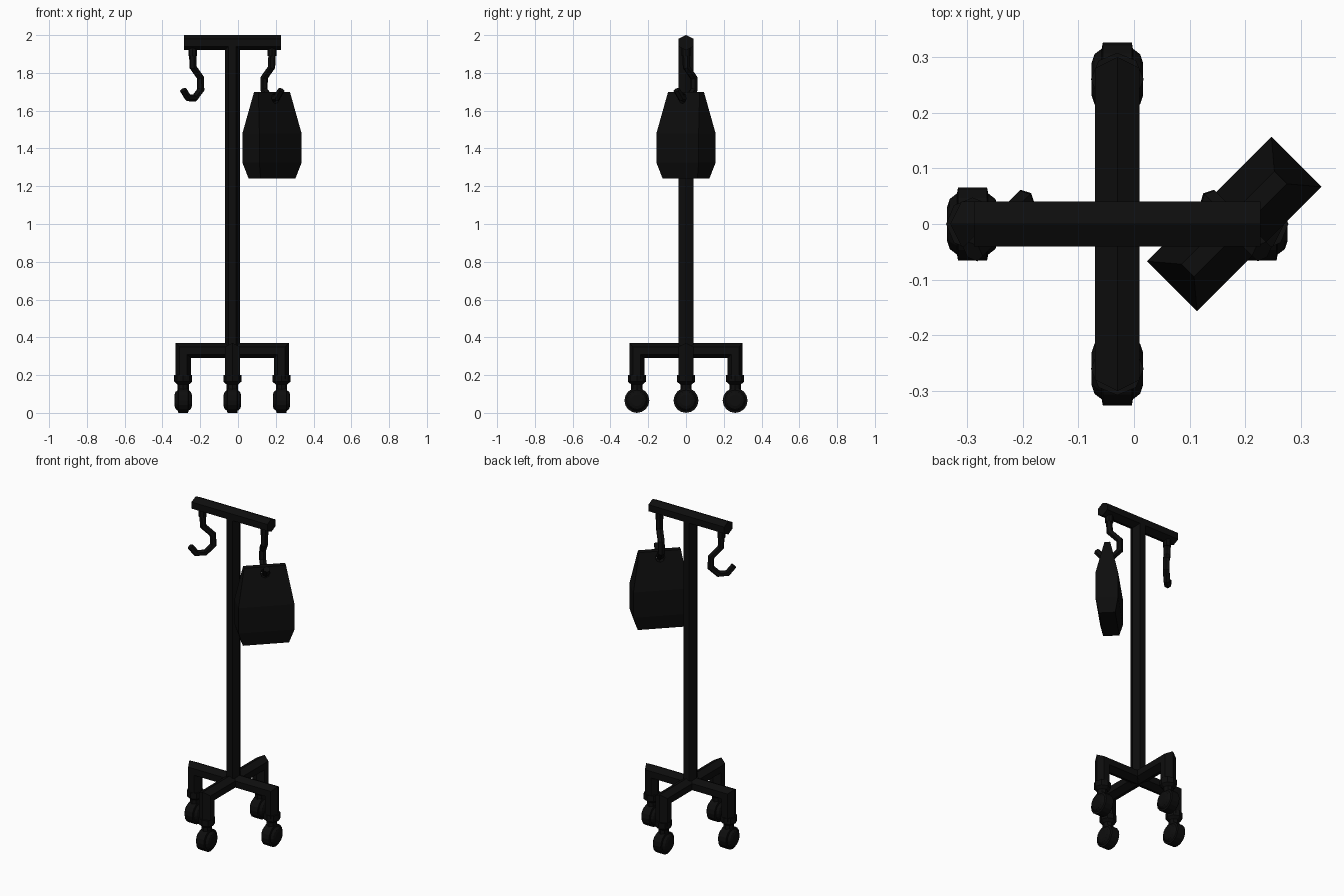
import bpy, bmesh, math
from mathutils import Vector, Matrix

if "Cube" in bpy.data.objects:
    bpy.data.objects.remove(bpy.data.objects["Cube"])

CX = -0.03                      # centre line of the stand
black = bpy.data.materials.new("black_metal")
black.diffuse_color = (0.004, 0.004, 0.004, 1)
black.use_nodes = True
black.node_tree.nodes["Principled BSDF"].inputs["Base Color"].default_value = black.diffuse_color


def finish(name, bm):
    bmesh.ops.recalc_face_normals(bm, faces=bm.faces)
    me = bpy.data.meshes.new(name)
    bm.to_mesh(me)
    bm.free()
    me.materials.append(black)
    ob = bpy.data.objects.new(name, me)
    bpy.context.collection.objects.link(ob)
    return ob


def bridge(bm, rings):
    rings = [[bm.verts.new(p) for p in r] for r in rings]
    k = len(rings[0])
    for a, b in zip(rings, rings[1:]):
        for i in range(k):
            j = (i + 1) % k
            bm.faces.new((a[i], a[j], b[j], b[i]))
    bm.faces.new(rings[0])
    bm.faces.new(rings[-1])


def hex_tube(name, path, normal, r):
    """Six-sided tube along a planar path with mitred corners."""
    pts = [Vector(p) for p in path]
    n = Vector(normal).normalized()
    dirs = [(b - a).normalized() for a, b in zip(pts, pts[1:])]
    section = [(0, r), (r, r / 2), (r, -r / 2), (0, -r), (-r, -r / 2), (-r, r / 2)]
    rings = []
    for i, p in enumerate(pts):
        side = n.cross(dirs[max(i - 1, 0)])
        other = n.cross(dirs[min(i, len(dirs) - 1)])
        m = (side + other).normalized()
        m /= m.dot(side)
        rings.append([p + n * u + m * v for u, v in section])
    bm = bmesh.new()
    bridge(bm, rings)
    return finish(name, bm)


def lathe(name, profile, sides, matrix):
    """Revolve (radius, height) points about the local z axis."""
    bm = bmesh.new()
    step = 2 * math.pi / sides
    bridge(bm, [[matrix @ Vector((r * math.cos(i * step), r * math.sin(i * step), h))
                 for i in range(sides)] for r, h in profile])
    return finish(name, bm)


# Pole and top crossbar
hex_tube("pole", [(CX, 0, 0.30), (CX, 0, 1.96)], (0, 1, 0), 0.04)
hex_tube("top_bar", [(CX - 0.257, 0, 1.96), (CX + 0.257, 0, 1.96)], (0, 1, 0), 0.04)

# Crossed base frames with bent-down legs, and a caster under each leg
tyre = [(0.03, -0.046), (0.045, -0.041), (0.055, -0.028), (0.066, -0.026),
        (0.066, 0.026), (0.055, 0.028), (0.045, 0.041), (0.03, 0.046)]
collar = [(0.0475, 0.20), (0.0475, 0.165), (0.03, 0.15), (0.03, 0.115)]
for label, axis, normal in (("side", Vector((1, 0, 0)), (0, 1, 0)),
                            ("front_back", Vector((0, 1, 0)), (1, 0, 0))):
    hex_tube(label + "_base_frame",
             [Vector((CX, 0, z)) + axis * s for s, z in
              ((-0.26, 0.18), (-0.26, 0.33), (0.26, 0.33), (0.26, 0.18))], normal, 0.04)
    for sign in (-1, 1):
        foot = Vector((CX, 0, 0)) + axis * 0.26 * sign
        lathe(label + "_caster_collar", collar, 8, Matrix.Translation(foot))
        lathe(label + "_caster_wheel", tyre, 16,
              Matrix.Translation(foot + Vector((0, 0, 0.066))) @ Matrix.Rotation(math.pi / 2, 4, 'Y'))

# Two mirrored hooks, each turned 45 degrees
hook = [(0, 1.91), (0.003, 1.83), (0.058, 1.775), (0.06, 1.71),
        (0.015, 1.667), (-0.035, 1.668), (-0.07, 1.71)]
for label, sign in (("left", -1), ("right", 1)):
    base = Vector((CX + 0.21 * sign, 0, 0))
    d = Vector((-sign, 1, 0)).normalized()
    hex_tube(label + "_hook", [base + d * s + Vector((0, 0, z)) for s, z in hook],
             d.cross((0, 0, 1)), 0.018)
    lathe(label + "_hook_mount", [(0.023, 1.89), (0.023, 1.94)], 8, Matrix.Translation(base))

# Fluid bag: (half length, half thickness, height) rings, turned to hang across the right hook
place = Matrix.Translation((0.18, 0, 0)) @ Matrix.Rotation(math.pi / 4, 4, 'Z')
bm = bmesh.new()
bridge(bm, [[place @ Vector((w * a, t * b, z)) for a, b in ((-1, -1), (1, -1), (1, 1), (-1, 1))]
            for w, t, z in ((0.13, 0.045, 1.24), (0.158, 0.0635, 1.325),
                            (0.158, 0.0635, 1.48), (0.118, 0.016, 1.70))])
bag = finish("fluid_bag", bm)

# Hanging hole through the top of the bag
cutter = lathe("bag_hole_cutter", [(0.027, -0.2), (0.027, 0.2)], 8,
               place @ Matrix.Translation((0, 0, 1.664)) @ Matrix.Rotation(math.pi / 2, 4, 'X'))
cutter.hide_render = True
cutter.hide_viewport = True
cut = bag.modifiers.new("hole", 'BOOLEAN')
cut.operation = 'DIFFERENCE'
cut.solver = 'EXACT'
cut.object = cutter
